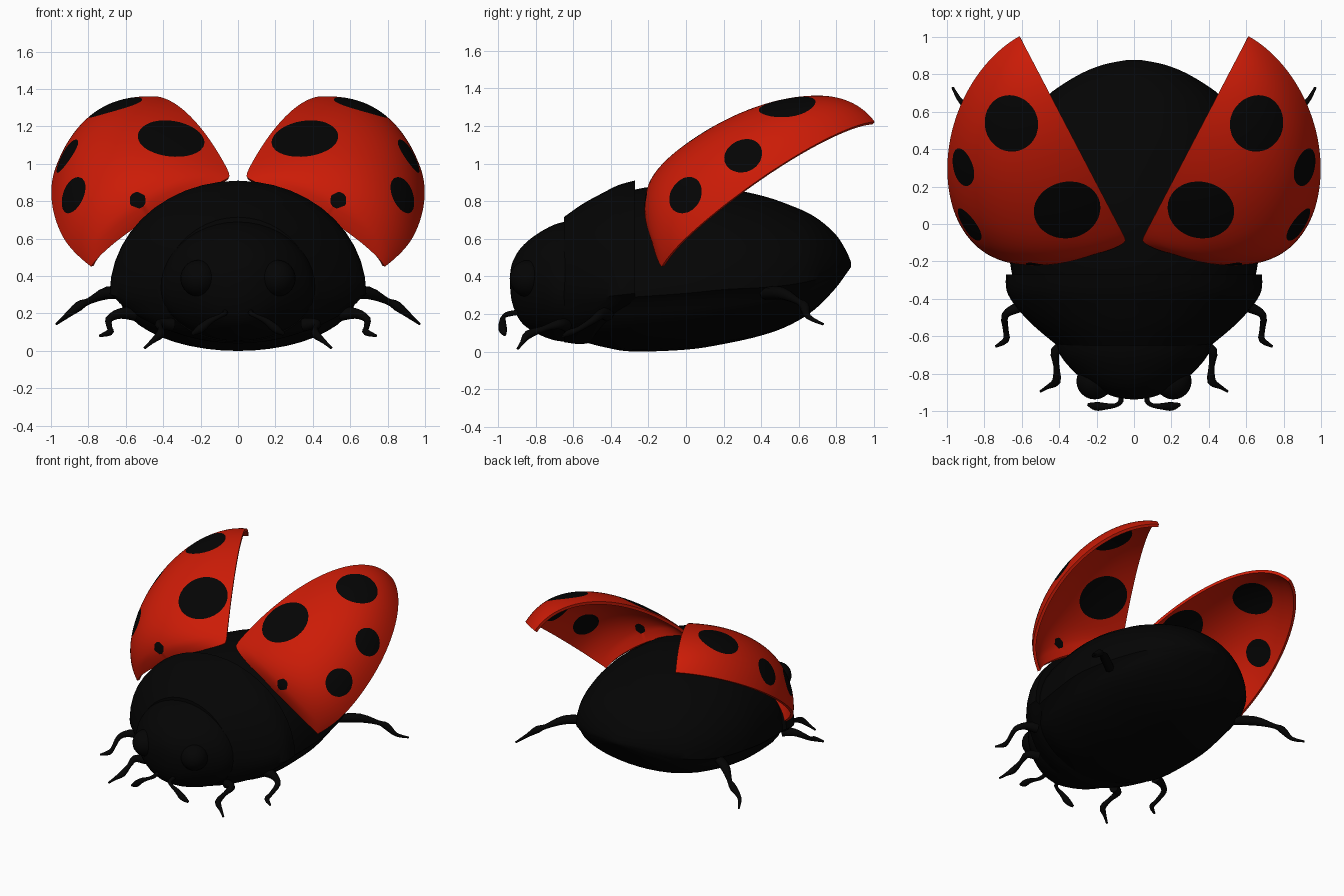
import bpy, bmesh, math
from mathutils import Vector

if "Cube" in bpy.data.objects:
    bpy.data.objects.remove(bpy.data.objects["Cube"])


def material(name, rgb):
    m = bpy.data.materials.new(name)
    m.diffuse_color = (*rgb, 1)
    m.use_nodes = True
    m.node_tree.nodes["Principled BSDF"].inputs["Base Color"].default_value = m.diffuse_color
    return m


BLACK = material("glossy black", (0.0013, 0.0013, 0.0013))
RED = material("wing case red", (0.60, 0.011, 0.002))


def finish(ob, angle=40):
    """Apply modifiers / curves and smooth the shading."""
    bpy.ops.object.select_all(action='DESELECT')
    ob.select_set(True)
    bpy.context.view_layer.objects.active = ob
    bpy.ops.object.convert(target='MESH')
    bpy.ops.object.shade_smooth_by_angle(angle=math.radians(angle))


def mesh_object(name, bm, mats):
    me = bpy.data.meshes.new(name)
    bm.to_mesh(me)
    bm.free()
    for m in mats:
        me.materials.append(m)
    ob = bpy.data.objects.new(name, me)
    bpy.context.collection.objects.link(ob)
    return ob


def spline_rows(rows, steps=4):
    """Catmull-Rom interpolation between section rows."""
    out = []
    for i in range(len(rows) - 1):
        a, b = rows[max(i - 1, 0)], rows[i]
        c, d = rows[i + 1], rows[min(i + 2, len(rows) - 1)]
        for k in range(steps):
            t = k / steps
            out.append([0.5 * (2 * q + (r - p) * t + (2 * p - 5 * q + 4 * r - s) * t * t
                               + (3 * q - p - 3 * r + s) * t ** 3)
                        for p, q, r, s in zip(a, b, c, d)])
    return out + [list(rows[-1])]


def loft(name, rows, sides=44, under=1.0):
    """Body section rows: y, half width, z of widest point, top z, bottom z."""
    bm = bmesh.new()
    rings = []
    for y, w, mid, top, bot in spline_rows(rows):
        ring = []
        for k in range(sides):
            a = 2 * math.pi * k / sides
            s = math.sin(a)
            z = mid + s * ((top - mid) if s > -1e-6 else (mid - bot))
            wide = w if s > -1e-6 else w * under
            ring.append(bm.verts.new((wide * math.cos(a), y, z)))
        rings.append(ring)
    for r0, r1 in zip(rings, rings[1:]):
        for k in range(sides):
            n = (k + 1) % sides
            bm.faces.new((r0[k], r0[n], r1[n], r1[k]))
    bm.faces.new(rings[0])
    bm.faces.new(rings[-1][::-1])
    bmesh.ops.recalc_face_normals(bm, faces=bm.faces)
    finish(mesh_object(name, bm, [BLACK]))


# Body: abdomen, neck shield and head
loft("abdomen", [
    (-0.54, 0.44, 0.28, 0.66, 0.05), (-0.42, 0.58, 0.28, 0.78, 0.02),
    (-0.28, 0.65, 0.29, 0.86, 0.00), (0.00, 0.68, 0.31, 0.89, 0.01),
    (0.20, 0.675, 0.33, 0.87, 0.04), (0.40, 0.63, 0.34, 0.83, 0.085),
    (0.55, 0.565, 0.355, 0.78, 0.14), (0.68, 0.47, 0.38, 0.72, 0.22),
    (0.79, 0.31, 0.42, 0.63, 0.33), (0.85, 0.17, 0.45, 0.54, 0.41),
    (0.878, 0.03, 0.46, 0.475, 0.45)], under=0.94)
loft("neck_shield", [
    (-0.65, 0.41, 0.30, 0.715, 0.05), (-0.55, 0.53, 0.29, 0.785, 0.04),
    (-0.45, 0.625, 0.29, 0.84, 0.07), (-0.36, 0.68, 0.30, 0.885, 0.14),
    (-0.27, 0.685, 0.31, 0.91, 0.20)], under=0.97)
loft("head", [
    (-0.60, 0.42, 0.33, 0.70, 0.05), (-0.70, 0.395, 0.34, 0.675, 0.06),
    (-0.80, 0.31, 0.36, 0.62, 0.10), (-0.88, 0.205, 0.37, 0.55, 0.16),
    (-0.925, 0.10, 0.38, 0.47, 0.26), (-0.937, 0.02, 0.38, 0.40, 0.36)])


# Legs and antennae: tapered tubes given as x, y, z, radius
LIMBS = {
    "front_leg": [(.35, -.64, .14, .035), (.42, -.68, .145, .026), (.415, -.76, .12, .016),
                  (.415, -.84, .09, .023), (.46, -.87, .05, .012), (.50, -.895, .015, .007)],
    "middle_leg": [(.55, -.42, .20, .04), (.63, -.45, .20, .028), (.69, -.49, .17, .020),
                   (.685, -.57, .12, .015), (.685, -.62, .10, .018), (.74, -.655, .08, .007)],
    "hind_leg": [(.58, .42, .31, .034), (.70, .51, .31, .034), (.80, .60, .265, .018),
                 (.85, .63, .24, .027), (.92, .65, .185, .015), (.97, .73, .145, .007)],
    "antenna": [(.07, -.88, .21, .014), (.07, -.945, .20, .014), (.10, -.97, .185, .012),
                (.15, -.975, .16, .018), (.20, -.975, .12, .024), (.245, -.965, .09, .009)],
}


def limb(name, pts, s):
    cu = bpy.data.curves.new(name, 'CURVE')
    cu.dimensions = '3D'
    cu.bevel_depth = 1.0
    cu.bevel_resolution = 2
    cu.use_fill_caps = True
    cu.materials.append(BLACK)
    rows = spline_rows(pts, 3)
    sp = cu.splines.new('POLY')
    sp.points.add(len(rows) - 1)
    for p, (x, y, z, r) in zip(sp.points, rows):
        p.co = (s * x, y, z, 1)
        p.radius = r
    ob = bpy.data.objects.new(name, cu)
    bpy.context.collection.objects.link(ob)
    finish(ob, 60)


# Wing case: half dome, pitched up and swung outward about its front corner
SPOTS = [((.355, .08, 1.11), .18), ((.65, .53, 1.29), .153), ((.90, .31, 1.03), .104),
         ((.84, .03, .82), .103), ((.54, -.185, .81), .046)]
PITCH, SWING = math.radians(39.8), math.radians(27.6)
LENGTH = 1.105


def taper(p, peak, n):
    if p < peak:
        return 1 - 1.5 * (peak - p) ** 2
    return max(0.0, 1 - ((p - peak) / (LENGTH - peak)) ** n) ** (1 / n)


def wing_point(f, t):
    start = -0.1 * math.sin(t) ** 0.4 if t > 0 else 0.0
    p = start + (LENGTH - start) * math.sin(f * math.pi / 2)
    # the front end curls down towards the straight chord of the hinge
    k = min(1.0, (p - start) / (0.2 + 0.3 * math.sin(t)))
    e = 2 / (1.4 + 0.95 * math.sqrt(1 - (1 - k) ** 2))
    v = 0.75 * taper(p, 0.15, 1.8) * math.sin(t) ** e
    q = 0.575 * taper(p, 0.07, 2.05) * max(0.0, math.cos(t)) ** e - 0.567
    u = p * math.cos(PITCH) - q * math.sin(PITCH)
    z = 0.95 + p * math.sin(PITCH) + q * math.cos(PITCH)
    return Vector((0.05 + u * math.sin(SWING) + v * math.cos(SWING),
                   -0.07 + u * math.cos(SWING) - v * math.sin(SWING), z))


def cut_spot(bm, c, r):
    """Cut a round spot into the surface and colour the faces inside."""
    c = min((v.co for v in bm.verts), key=lambda co: (co - Vector(c)).length).copy()

    def out(v):
        return (v.co - c).length - r
    cuts = set()
    for ed in list(bm.edges):
        a, b = ed.verts
        da, db = out(a), out(b)
        if da * db < 0 and min(abs(da), abs(db)) > 1e-5:
            cuts.add(bmesh.utils.edge_split(ed, a, da / (da - db))[1])
    for f in list(bm.faces):
        pair = [v for v in f.verts if v in cuts]
        if len(pair) == 2:
            bmesh.utils.face_split(f, pair[0], pair[1])
    for f in bm.faces:
        if sum(out(v) for v in f.verts if v not in cuts) < 0:
            f.material_index = 1


def wing_case(name, s, n=56, m=48):
    bm = bmesh.new()
    grid = [[bm.verts.new(wing_point(i / n, j / m * math.pi / 2)) for j in range(m + 1)]
            for i in range(n + 1)]
    for i in range(n):
        for j in range(m):
            bm.faces.new((grid[i][j], grid[i][j + 1], grid[i + 1][j + 1], grid[i + 1][j]))
    bmesh.ops.remove_doubles(bm, verts=bm.verts, dist=0.0002)
    for c, r in SPOTS:
        cut_spot(bm, c, r)
    if s < 0:
        for v in bm.verts:
            v.co.x *= -1
        bmesh.ops.reverse_faces(bm, faces=bm.faces)
    ob = mesh_object(name, bm, [RED, BLACK])
    mod = ob.modifiers.new("thickness", 'SOLIDIFY')
    mod.thickness = 0.022
    mod.offset = -1
    finish(ob, 50)


for side, s in (("right", 1), ("left", -1)):
    for part, pts in LIMBS.items():
        limb(f"{side}_{part}", pts, s)
    wing_case(f"{side}_wing_case", s)
    # Eye
    bpy.ops.mesh.primitive_uv_sphere_add(segments=24, ring_count=14, radius=0.098,
                                         location=(s * 0.21, -0.84, 0.388))
    eye = bpy.context.object
    eye.name = f"{side}_eye"
    eye.data.materials.append(BLACK)
    finish(eye)
